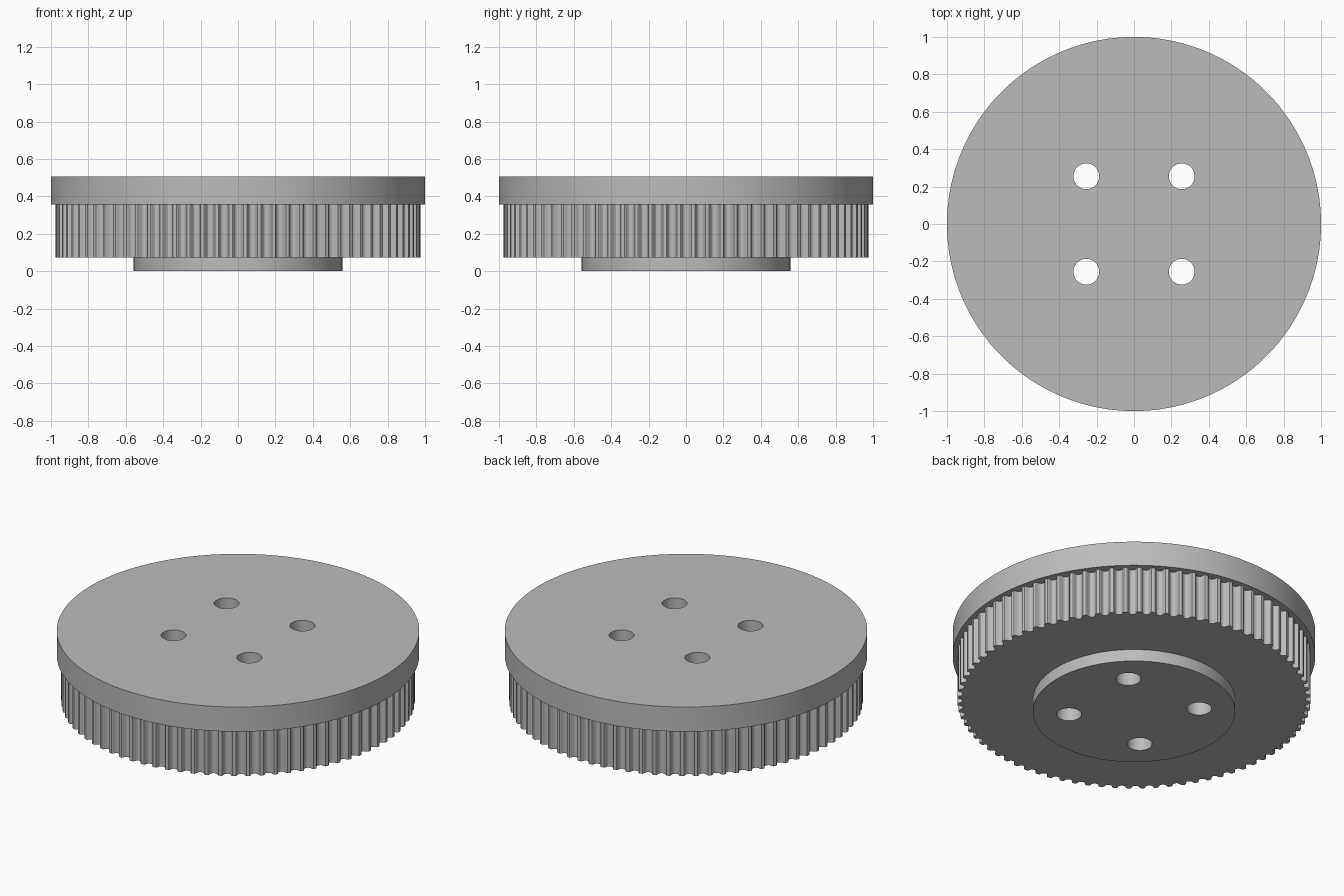
import bpy
import bmesh
from math import cos, sin, pi, radians

if "Cube" in bpy.data.objects:
    bpy.data.objects.remove(bpy.data.objects["Cube"])

TEETH = 80
TOOTH_RADIUS = 0.975

grey = bpy.data.materials.new("plain_grey")
grey.use_nodes = True
grey.diffuse_color = (0.5, 0.5, 0.5, 1)
grey.node_tree.nodes["Principled BSDF"].inputs["Base Color"].default_value = grey.diffuse_color


def circle(radius, count, cx=0, cy=0):
    return [(cx + radius * cos(2 * pi * i / count), cy + radius * sin(2 * pi * i / count))
            for i in range(count)]


def prism(name, outlines, bottom, top):
    """Extrude closed outlines straight up into one object."""
    bm = bmesh.new()
    for outline in outlines:
        face = bm.faces.new([bm.verts.new((x, y, bottom)) for x, y in outline])
        result = bmesh.ops.extrude_face_region(bm, geom=[face], use_keep_orig=True)
        moved = [v for v in result["geom"] if isinstance(v, bmesh.types.BMVert)]
        bmesh.ops.translate(bm, verts=moved, vec=(0, 0, top - bottom))
    bmesh.ops.recalc_face_normals(bm, faces=bm.faces)
    mesh = bpy.data.meshes.new(name)
    bm.to_mesh(mesh)
    bm.free()
    obj = bpy.data.objects.new(name, mesh)
    bpy.context.collection.objects.link(obj)
    mesh.materials.append(grey)
    return obj


# One round-bottomed belt groove: (sideways offset, depth), mirrored about its centre
half = [(0.029, 0), (0.025, 0.003), (0.022, 0.009), (0.019, 0.018), (0.013, 0.025), (0.006, 0.028)]
groove = [(-s, d) for s, d in half] + [(0, 0.029)] + half[::-1]
toothed_outline = []
for i in range(TEETH):
    a = 2 * pi * i / TEETH
    for side, depth in groove:
        r = TOOTH_RADIUS - depth
        toothed_outline.append((r * cos(a) - side * sin(a), r * sin(a) + side * cos(a)))

# Stacked parts of the pulley
parts = [
    prism("hub", [circle(0.558, 128)], 0, 0.073),
    prism("toothed_ring", [toothed_outline], 0.073, 0.355),
    prism("flange", [circle(1, 180)], 0.355, 0.505),
]

# Four bolt holes through every part
cutter = prism("bolt_hole_cutter",
               [circle(0.069, 48, x, y) for x in (-0.255, 0.255) for y in (-0.255, 0.255)],
               -0.1, 0.6)
cutter.hide_render = True
for part in parts:
    mod = part.modifiers.new("bolt_holes", "BOOLEAN")
    mod.operation = "DIFFERENCE"
    mod.solver = "EXACT"
    mod.object = cutter
    bpy.ops.object.select_all(action="DESELECT")
    part.select_set(True)
    bpy.context.view_layer.objects.active = part
    bpy.ops.object.modifier_apply(modifier=mod.name)
    bpy.ops.object.shade_smooth_by_angle(angle=radians(25))
bpy.data.objects.remove(cutter)
